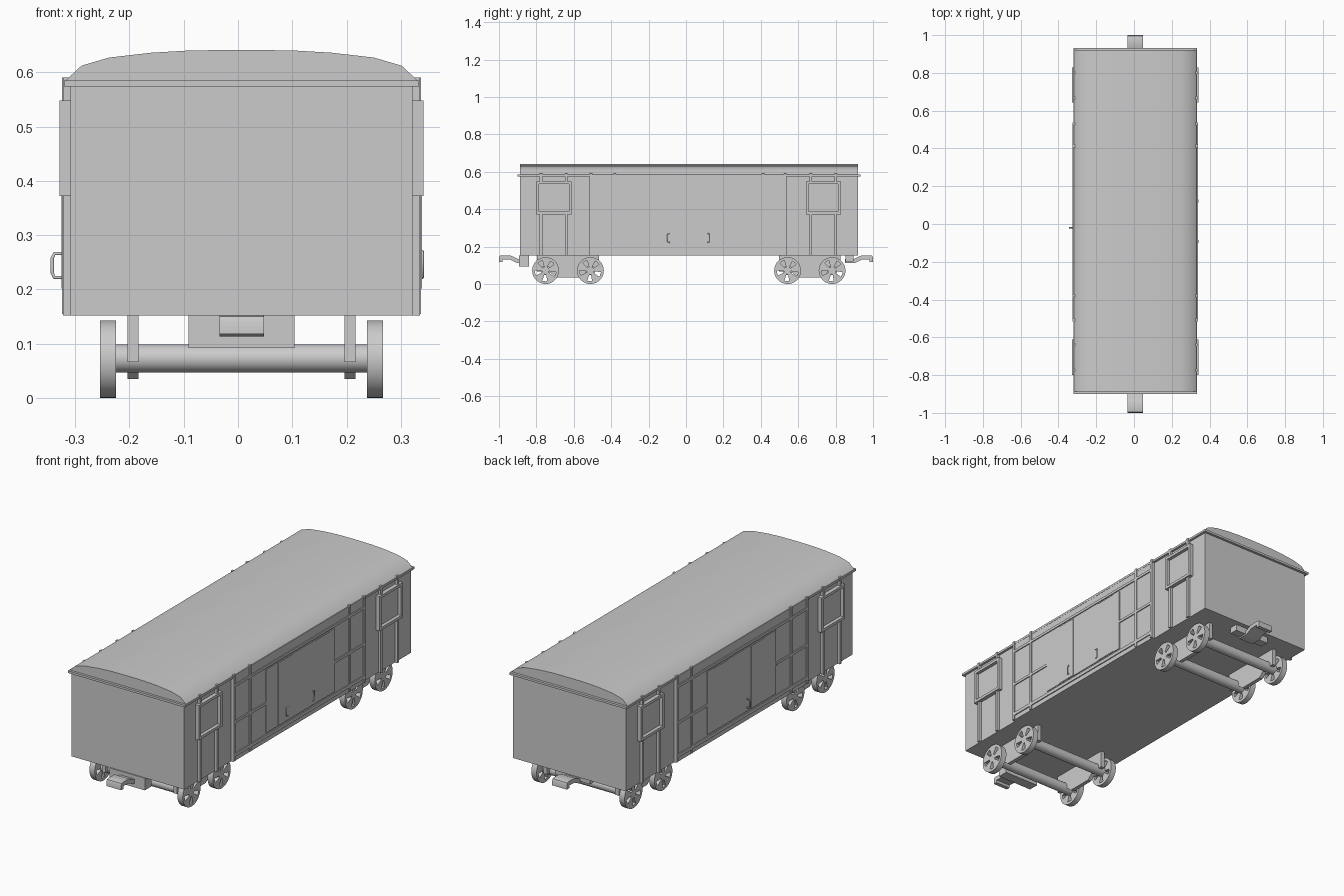
import bpy, bmesh, math
from mathutils import Vector

if "Cube" in bpy.data.objects:
    bpy.data.objects.remove(bpy.data.objects["Cube"])

X0 = 0.0065  # body centre line


def finish(name, bm):
    bmesh.ops.recalc_face_normals(bm, faces=bm.faces)
    me = bpy.data.meshes.new(name)
    bm.to_mesh(me)
    bm.free()
    ob = bpy.data.objects.new(name, me)
    ob.location.x = X0
    bpy.context.collection.objects.link(ob)
    return ob


def add_box(bm, x, y, z):
    vs = bmesh.ops.create_cube(bm, size=1)["verts"]
    for v in vs:
        v.co = Vector([(r[0] + r[1]) / 2 + c * (r[1] - r[0]) for c, r in zip(v.co, (x, y, z))])


def boxes(name, items):
    bm = bmesh.new()
    for b in items:
        add_box(bm, *b)
    return finish(name, bm)


def both_sides(name, x, rects):
    items = []
    for y, z in rects:
        items += [(x, y, z), ((-x[1], -x[0]), y, z)]
    return boxes(name, items)


def prism(name, pts, axis, a, b):
    """Extrude a 2D profile along x (pts = y,z) or y (pts = x,z)."""
    bm = bmesh.new()
    co = (lambda p: (a, p[0], p[1])) if axis == 'x' else (lambda p: (p[0], a, p[1]))
    f = bm.faces.new([bm.verts.new(co(p)) for p in pts])
    r = bmesh.ops.extrude_face_region(bm, geom=[f])
    d = (b - a, 0, 0) if axis == 'x' else (0, b - a, 0)
    bmesh.ops.translate(bm, vec=d, verts=[g for g in r["geom"] if isinstance(g, bmesh.types.BMVert)])
    return finish(name, bm)


def smooth(ob, angle=30):
    bpy.ops.object.select_all(action='DESELECT')
    ob.select_set(True)
    bpy.context.view_layer.objects.active = ob
    bpy.ops.object.shade_smooth_by_angle(angle=math.radians(angle))


# body shell, raised middle section and eaves
boxes("body", [((-.315, .315), (-.888, .92), (.152, .58))])
both_sides("middle_wall", (.31, .326), [((-.515, .537), (.152, .578))])
boxes("eaves", [((-.327, .327), (-.90, .933), (.574, .585))])

# curved roof
half = [(.326, .583), (.295, .612), (.244, .627), (.166, .636), (.097, .640), (.03, .641)]
roof = prism("roof", half + [(-x, z) for x, z in reversed(half)], 'y', -.888, .92)
smooth(roof)

# window frames, panes and the posts beside them
frames, panes, posts = [], [], []
for y0, y1 in ((-.80, -.612), (.642, .828)):
    t = .014
    frames += [((y0, y0 + t), (.372, .548)), ((y1 - t, y1), (.372, .548)),
               ((y0, y1), (.372, .386)), ((y0, y1), (.534, .548))]
    panes.append(((y0 + t, y1 - t), (.386, .534)))
    for y in (y0 + .025, y1 - .028):
        posts += [((y - .007, y + .007), (.152, .374)), ((y - .007, y + .007), (.547, .59))]
both_sides("window_frames", (.31, .335), frames)
both_sides("window_panes", (.31, .318), panes)
both_sides("end_posts", (.31, .3285), posts)

# framework of the middle section
bars = [((y - .007, y + .007), (.155, .59)) for y in (-.508, -.38, .413, .53)]
bars += [((-.515, .537), (.175, .192)), ((-.515, .537), (.527, .54))]
for y in ((-.515, -.257), (.289, .537)):
    bars.append((y, (.343, .356)))
both_sides("wall_framework", (.32, .331), bars)

# sliding door with slightly raised leaves
both_sides("door", (.32, .330), [((-.257, .289), (.20, .52))])
both_sides("door_leaves", (.325, .332), [((-.16, -.056), (.202, .518)), ((.128, .248), (.202, .518))])


# door handles
def handle(name, pts):
    cu = bpy.data.curves.new(name, 'CURVE')
    cu.dimensions = '3D'
    cu.bevel_depth = .0035
    cu.bevel_resolution = 1
    cu.use_fill_caps = True
    sp = cu.splines.new('POLY')
    sp.points.add(len(pts) - 1)
    for p, c in zip(sp.points, pts):
        p.co = (*c, 1)
    bpy.context.collection.objects.link(bpy.data.objects.new(name, cu))


handle("left_handle", [(-.325, -.02, .222), (-.338, -.02, .222), (-.342, -.02, .23),
                       (-.342, -.02, .258), (-.338, -.02, .266), (-.325, -.02, .266)])
for y, d in ((-.098, .012), (.126, -.012)):
    handle("right_handle", [(.339, y + d, .222), (.339, y, .226), (.339, y, .266), (.339, y + d, .27)])


# spoked wheels: polar faces with five wedge openings, then extruded
def wheel(name, x0, x1, yc, zc, r):
    bm = bmesh.new()
    n, radii = 40, (r * .28, r * .8, r)
    rings = []
    for k, rad in enumerate(radii):
        ring = []
        for i in range(n):
            a = i * math.tau / n + math.pi / 2
            if k == 0:  # openings narrow towards the hub
                s = i % 8
                a += (0, 0, .06, 0, -.06, 0, 0, 0)[s]
            ring.append(bm.verts.new((x0, yc + rad * math.cos(a), zc + rad * math.sin(a))))
        rings.append(ring)
    bm.faces.new(rings[0])
    for k in range(2):
        for i in range(n):
            if k == 0 and i % 8 in (2, 3, 4):
                continue
            j = (i + 1) % n
            bm.faces.new((rings[k][i], rings[k][j], rings[k + 1][j], rings[k + 1][i]))
    g = bmesh.ops.extrude_face_region(bm, geom=bm.faces[:])
    bmesh.ops.translate(bm, vec=(x1 - x0, 0, 0),
                        verts=[v for v in g["geom"] if isinstance(v, bmesh.types.BMVert)])
    smooth(finish(name, bm))


R = .0715
for y in (-.751, -.511, .543, .781):
    wheel("wheel_left", -.2605, -.231, y, R, R)
    wheel("wheel_right", .231, .2605, y, R, R)
    axle = [(y + .026 * math.cos(i * math.tau / 24), .073 + .026 * math.sin(i * math.tau / 24)) for i in range(24)]
    smooth(prism("axle", axle, 'x', -.235, .235))

# bogie side plates
for yc in (-.631, .662):
    prof = [(yc + dy, z) for dy, z in ((-.165, .153), (-.165, .066), (-.1, .066), (-.065, .035),
                                       (.065, .035), (.1, .066), (.165, .066), (.165, .153))]
    for x in (-.21, .19):
        prism("bogie_plate", prof, 'x', x, x + .02)

# couplers: mounting block and bent hook at each end
boxes("front_coupler_block", [((-.098, .098), (-.893, -.84), (.092, .153))])
boxes("back_coupler_block", [((-.098, .098), (.853, .896), (.12, .153))])
top = [(.85, .134), (.90, .134), (.935, .151), (.985, .153), (.996, .150), (1.0, .14), (1.0, .118)]
low = [(.98, .118), (.98, .132), (.94, .130), (.905, .113), (.85, .113)]
for s in (-1, 1):
    smooth(prism("coupler_hook", [(s * y, z) for y, z in top + low], 'x', -.041, .041), 40)
